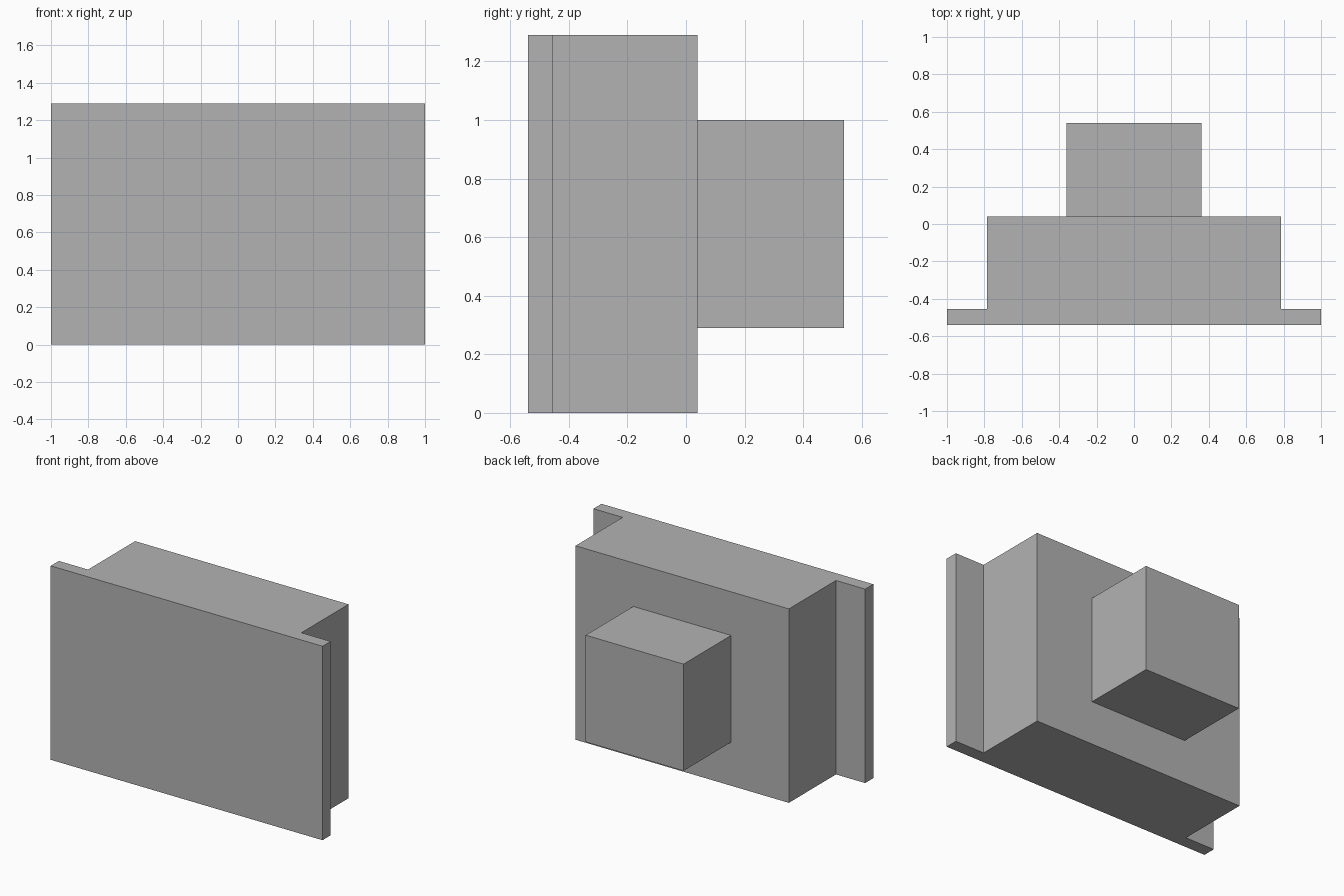
import bpy
import bmesh

cube = bpy.data.objects.get("Cube")
if cube:
    bpy.data.objects.remove(cube, do_unlink=True)

# Single flat grey
grey = bpy.data.materials.new("plain_grey")
grey.use_nodes = True
colour = (0.45, 0.45, 0.45, 1.0)
grey.diffuse_color = colour
grey.node_tree.nodes["Principled BSDF"].inputs["Base Color"].default_value = colour


def extrude_plan(name, half_plan, z0, z1):
    """Mirror a right-hand plan outline in x and extrude it upwards."""
    outline = half_plan + [(-x, y) for x, y in reversed(half_plan)]
    bm = bmesh.new()
    base = bm.faces.new([bm.verts.new((x, y, z0)) for x, y in outline])
    top = bmesh.ops.extrude_face_region(bm, geom=[base], use_keep_orig=True)
    verts = [v for v in top["geom"] if isinstance(v, bmesh.types.BMVert)]
    bmesh.ops.translate(bm, verts=verts, vec=(0, 0, z1 - z0))
    bmesh.ops.recalc_face_normals(bm, faces=bm.faces)
    mesh = bpy.data.meshes.new(name)
    bm.to_mesh(mesh)
    bm.free()
    mesh.materials.append(grey)
    obj = bpy.data.objects.new(name, mesh)
    bpy.context.collection.objects.link(obj)
    return obj


FRONT, FLANGE_BACK, BODY_BACK, BACK = -0.54, -0.455, 0.04, 0.54

# Housing with a thin flange along each side of its front
extrude_plan("flanged_housing",
             [(1.0, FRONT), (1.0, FLANGE_BACK),
              (0.785, FLANGE_BACK), (0.785, BODY_BACK)], 0.0, 1.29)

# Smaller block centred on the back
extrude_plan("rear_block", [(0.36, BODY_BACK), (0.36, BACK)], 0.29, 1.0)
